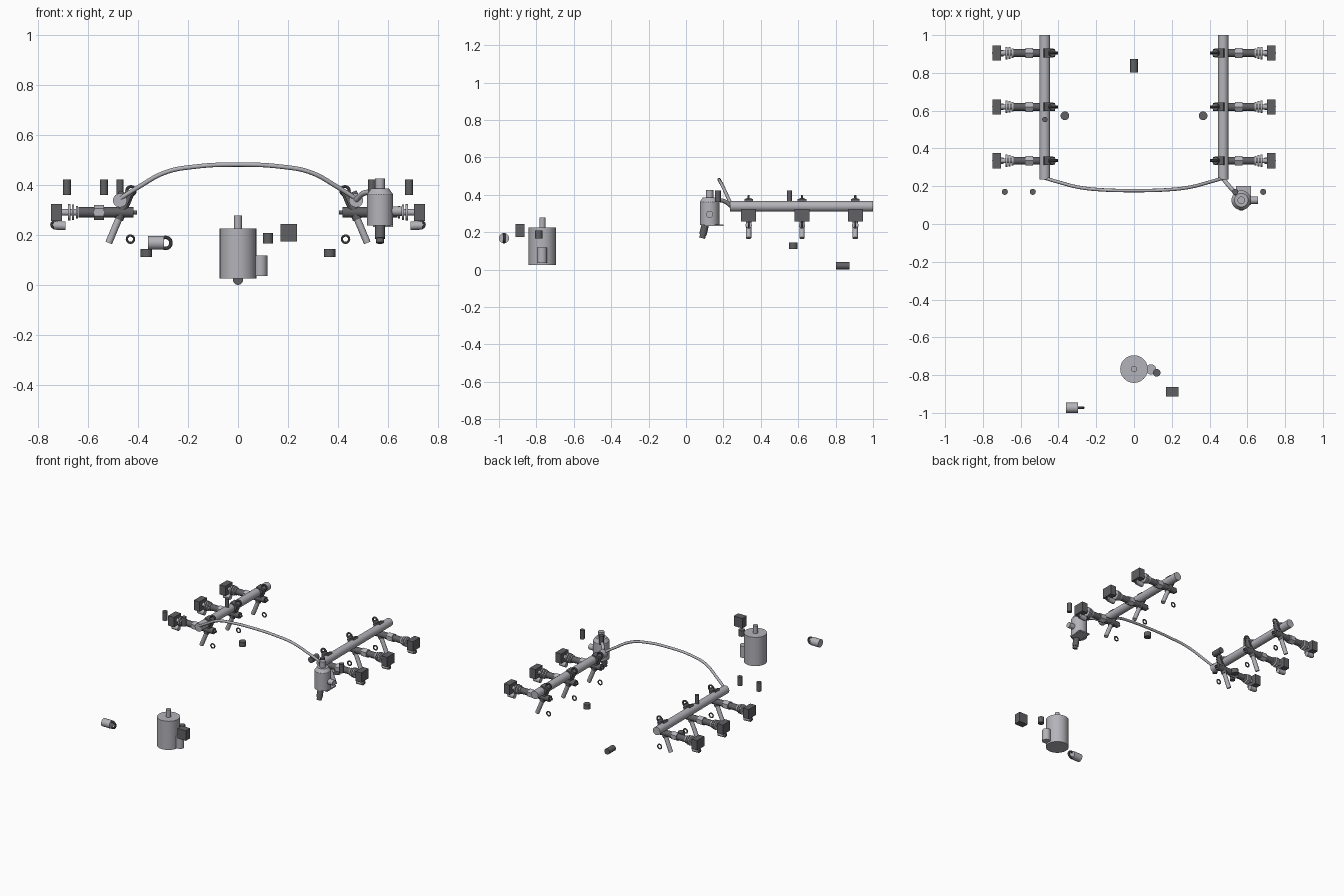
import bpy, math
from mathutils import Vector

if "Cube" in bpy.data.objects:
    bpy.data.objects.remove(bpy.data.objects["Cube"])


def material(name, v):
    m = bpy.data.materials.new(name)
    m.diffuse_color = (v, v, v * 1.08, 1)
    m.use_nodes = True
    m.node_tree.nodes["Principled BSDF"].inputs["Base Color"].default_value = m.diffuse_color
    return m


DARK = material("dark_plastic", 0.12)
METAL = material("grey_metal", 0.45)


def finish(name, mat, smooth=True):
    ob = bpy.context.object
    ob.name = name
    ob.data.materials.append(mat)
    if smooth:
        bpy.ops.object.shade_smooth_by_angle(angle=math.radians(35))
    return ob


def rod(name, a, b, r, mat=METAL, r2=None, sides=24):
    a, b = Vector(a), Vector(b)
    d = b - a
    bpy.ops.mesh.primitive_cone_add(
        vertices=sides, radius1=r, radius2=r if r2 is None else r2,
        depth=d.length, location=(a + b) / 2,
        rotation=d.to_track_quat('Z', 'Y').to_euler())
    return finish(name, mat)


def box(name, loc, size, mat=DARK, rot=(0, 0, 0)):
    bpy.ops.mesh.primitive_cube_add(size=1, location=loc, rotation=rot)
    bpy.context.object.scale = size
    return finish(name, mat, False)


def ring(name, loc, major, minor, mat=DARK):
    bpy.ops.mesh.primitive_torus_add(
        location=loc, rotation=(math.pi / 2, 0, 0), major_segments=24,
        minor_segments=10, major_radius=major, minor_radius=minor)
    return finish(name, mat)


def pipe(name, pts, r):
    cu = bpy.data.curves.new(name, 'CURVE')
    cu.dimensions = '3D'
    cu.bevel_depth = r
    cu.bevel_resolution = 3
    cu.use_fill_caps = True
    sp = cu.splines.new('BEZIER')
    sp.bezier_points.add(len(pts) - 1)
    for bp, p in zip(sp.bezier_points, pts):
        bp.co = p
        bp.handle_left_type = bp.handle_right_type = 'AUTO'
    cu.materials.append(METAL)
    bpy.context.collection.objects.link(bpy.data.objects.new(name, cu))


# two banks: rail, three injectors and three coils each
for side, s in (("left", -1), ("right", 1)):
    rod(f"{side}_fuel_rail", (s * .472, .235, .338), (s * .472, 1.0, .338), .028)
    for i, y in enumerate((.335, .62, .905)):
        tag = f"{side}_{i + 1}"
        # tilted injector
        rod("injector_body_" + tag, (s * .43, y, .375), (s * .478, y, .262), .019, DARK)
        rod("injector_nozzle_" + tag, (s * .47, y, .28), (s * .517, y, .168), .014)
        box("injector_clip_" + tag, (s * .46, y, .345), (.052, .046, .05), DARK,
            (0, s * math.radians(-23), 0))
        ring("injector_top_ring_" + tag, (s * .428, y, .376), .017, .006)
        ring("injector_seal_" + tag, (s * .43, y, .183), .0145, .0045)
        # horizontal ignition coil, boot and plug
        box("coil_head_" + tag, (s * .726, y, .29), (.044, .08, .068))
        rod("coil_connector_" + tag, (s * .738, y, .238), (s * .69, y, .236), .017)
        ring("coil_connector_ring_" + tag, (s * .733, y, .241), .013, .005)
        rod("plug_core_" + tag, (s * .705, y, .29), (s * .64, y, .29), .013)
        for j, (x, r) in enumerate(((.675, .033), (.66, .031), (.644, .025))):
            rod(f"plug_rib_{tag}_{j + 1}", (s * (x + .004), y, .29),
                (s * (x - .005), y, .29), r)
        rod("plug_boot_" + tag, (s * .637, y, .29), (s * .418, y, .29), .021, DARK)
        rod("plug_collar_" + tag, (s * .575, y, .29), (s * .535, y, .29), .03, METAL, sides=6)
        rod("plug_tip_" + tag, (s * .42, y, .29), (s * .403, y, .29), .008, DARK)
    # upright cam sensors and low knock sensors
    for n, x in (("inner", .536), ("outer", .684)):
        rod(f"{side}_{n}_cam_sensor", (s * x, .17, .36), (s * x, .17, .422), .016, DARK)
    rod(f"{side}_knock_sensor", (s * .366, .573, .111), (s * .366, .573, .144), .023, DARK)

# crossover pipe between the rails
half = [(.472, .243, .345), (.40, .222, .39), (.29, .194, .45), (.17, .181, .473)]
pipe("crossover_pipe", [(-x, y, z) for x, y, z in half] + [(0, .177, .481)] + half[::-1], .009)

# high pressure pump
px, py = .568, .126
rod("pump_body", (px, py, .238), (px, py, .362), .052, sides=32)
rod("pump_shoulder", (px, py, .362), (px, py, .385), .052, METAL, .036, 32)
rod("pump_neck", (px, py, .38), (px, py, .425), .02)
rod("pump_outlet", (px + .04, py, .295), (px + .088, py, .295), .019)
rod("pump_plunger", (px, .104, .245), (px, .09, .185), .02, DARK)
rod("pump_plunger_tip", (px, .092, .19), (px, .086, .168), .016, DARK)
box("pump_flange", (.58, .15, .236), (.08, .1, .008), METAL)
pipe("pump_feed_pipe", [(.472, .24, .34), (.50, .205, .365), (.545, .155, .372)], .011)

# lone sensors
rod("rail_pressure_sensor", (-.472, .553, .36), (-.472, .553, .422), .014, DARK)
rod("crank_sensor", (0, .803, .02), (0, .874, .02), .02, DARK)

# tank pump module and controller
rod("tank_pump", (0, -.768, .025), (0, -.768, .226), .073, sides=40)
rod("tank_pump_outlet", (0, -.768, .22), (0, -.768, .278), .016)
rod("tank_regulator", (.09, -.77, .036), (.09, -.77, .117), .027)
rod("tank_pressure_sensor", (.12, -.788, .166), (.12, -.788, .208), .02, DARK)
box("pump_controller", (.202, -.888, .208), (.066, .048, .07))

# purge valve with ring
rod("purge_valve", (-.36, -.973, .168), (-.296, -.973, .168), .027)
ring("purge_valve_ring", (-.29, -.973, .168), .022, .007)
